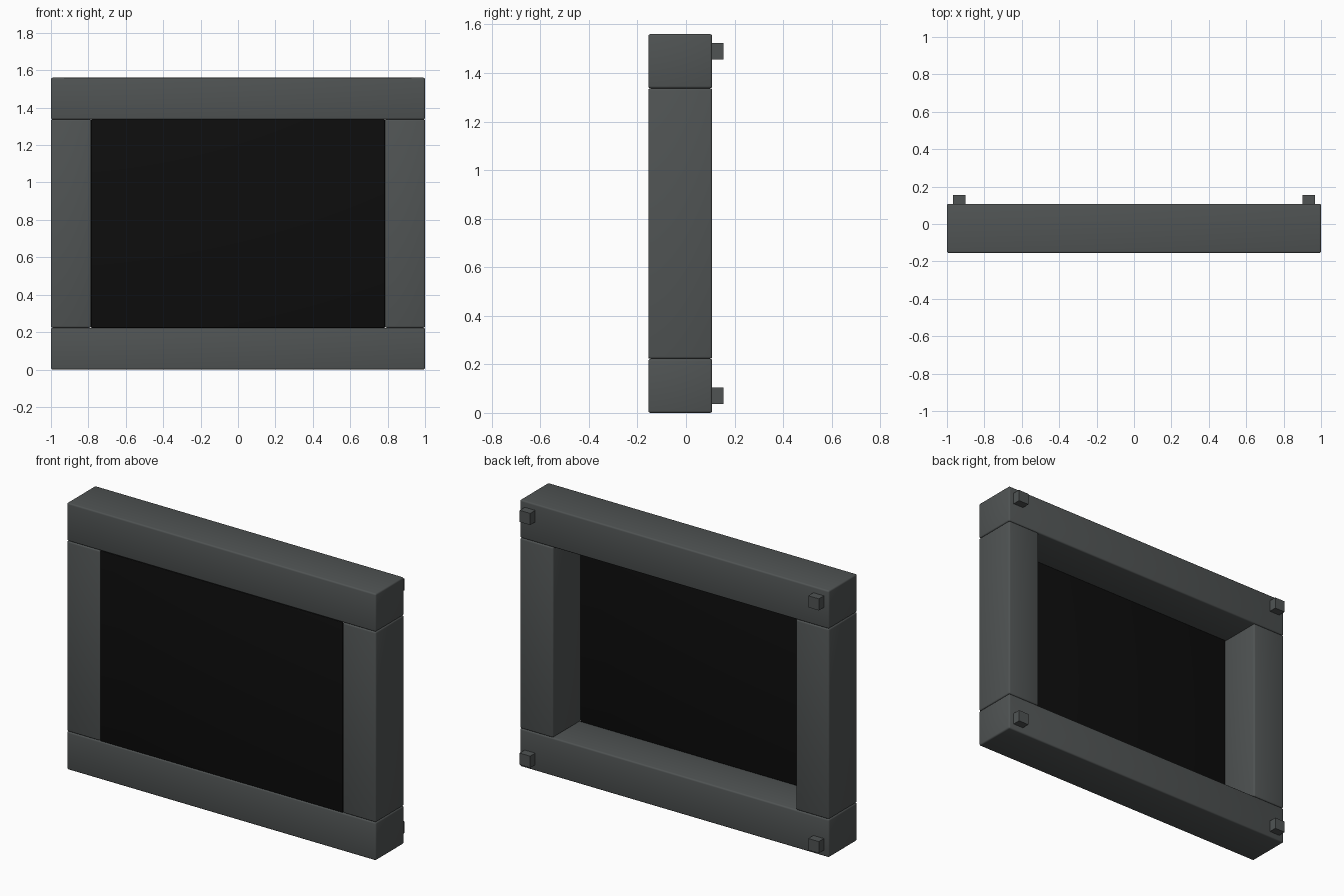
import bpy

cube = bpy.data.objects.get("Cube")
if cube:
    bpy.data.objects.remove(cube, do_unlink=True)


def make_material(name, color):
    mat = bpy.data.materials.new(name)
    mat.use_nodes = True
    mat.diffuse_color = color
    mat.node_tree.nodes["Principled BSDF"].inputs["Base Color"].default_value = color
    return mat


frame_gray = make_material("frame gray", (0.08, 0.088, 0.088, 1))
screen_black = make_material("screen black", (0.004, 0.004, 0.004, 1))


def box(name, x, y, z, mat, bevel=0.0):
    """Box from (min, max) ranges on each axis, with optional rounded edges."""
    ranges = (x, y, z)
    bpy.ops.mesh.primitive_cube_add(size=1, location=[(a + b) / 2 for a, b in ranges])
    obj = bpy.context.object
    obj.name = name
    obj.scale = [b - a for a, b in ranges]
    bpy.ops.object.transform_apply(location=False, rotation=False, scale=True)
    obj.data.materials.append(mat)
    if bevel:
        mod = obj.modifiers.new("Rounded edges", "BEVEL")
        mod.width = bevel
        mod.segments = 3
        bpy.ops.object.modifier_apply(modifier=mod.name)
        bpy.ops.object.shade_smooth_by_angle()
    return obj


HEIGHT, BAR, ROUND = 1.56, 0.223, 0.009
FRONT, BACK, PEG_END = -0.155, 0.108, 0.155
INNER = 0.785
depth = (FRONT, BACK)

# Top and bottom rails span the full width
box("bottom_rail", (-1, 1), depth, (0, BAR), frame_gray, ROUND)
box("top_rail", (-1, 1), depth, (HEIGHT - BAR, HEIGHT), frame_gray, ROUND)

# Side posts and wall pegs, left and right
for side, s in (("left", 1), ("right", -1)):
    box(side + "_post", sorted((s * INNER, s)), depth,
        (BAR, HEIGHT - BAR), frame_gray, ROUND)
    for level, z in (("lower", 0.07), ("upper", HEIGHT - 0.07)):
        box(f"{level}_{side}_peg", sorted((s * 0.9, s * 0.968)),
            (BACK - 0.01, PEG_END), (z - 0.034, z + 0.034), frame_gray)

# Thin dark panel filling the opening at the front
box("screen", (-INNER, INNER), (FRONT + 0.001, FRONT + 0.013),
    (BAR, HEIGHT - BAR), screen_black, 0.004)
